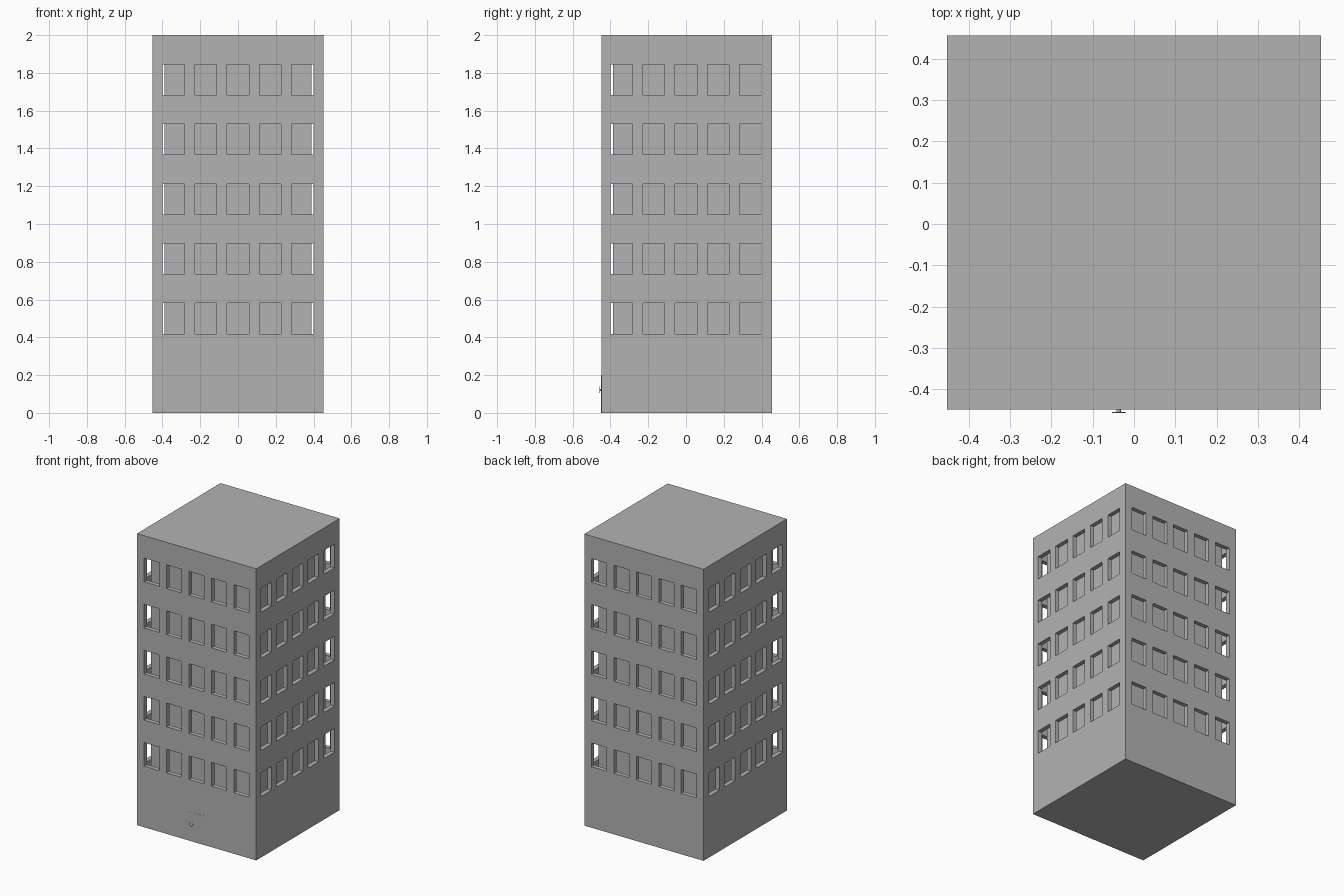
import bpy
import bmesh
from math import pi
from mathutils import Matrix, Vector

if "Cube" in bpy.data.objects:
    bpy.data.objects.remove(bpy.data.objects["Cube"], do_unlink=True)

HALF = 0.4525            # half width of the block
MID_Y = 0.004            # block sits slightly back, behind the door knob
FRONT = MID_Y - HALF
HEIGHT = 2.0
WALL = 0.03              # thickness of the outer wall
CORE = 0.063             # distance from the outer wall to the solid core
COLUMNS = [0.1705 * i for i in range(-2, 3)]
FLOORS = [0.4995 + 0.3162 * i for i in range(5)]
WIN_W, WIN_H = 0.115, 0.162

grey = bpy.data.materials.new("concrete_grey")
grey.use_nodes = True
grey.diffuse_color = (0.45, 0.45, 0.45, 1)
grey.node_tree.nodes["Principled BSDF"].inputs["Base Color"].default_value = (0.45, 0.45, 0.45, 1)


def add_box(bm, low, high):
    low, high = Vector(low), Vector(high)
    size = Matrix.Diagonal((*(high - low), 1))
    bmesh.ops.create_cube(bm, size=1, matrix=Matrix.Translation((low + high) / 2) @ size)


def make_object(name, bm):
    mesh = bpy.data.meshes.new(name)
    bm.to_mesh(mesh)
    bm.free()
    obj = bpy.data.objects.new(name, mesh)
    obj.data.materials.append(grey)
    bpy.context.collection.objects.link(obj)
    return obj


def block(name, inset, bottom, top):
    bm = bmesh.new()
    side = HALF - inset
    add_box(bm, (-side, MID_Y - side, bottom), (side, MID_Y + side, top))
    return make_object(name, bm)


def cut(target, cutter):
    cutter.hide_render = True
    mod = target.modifiers.new(cutter.name, "BOOLEAN")
    mod.operation = "DIFFERENCE"
    mod.solver = "EXACT"
    mod.object = cutter
    bpy.context.view_layer.objects.active = target
    bpy.ops.object.modifier_apply(modifier=mod.name)
    bpy.data.objects.remove(cutter, do_unlink=True)


# Hollow outer walls with a closed roof and base
walls = block("outer_walls", 0, 0, HEIGHT)
cut(walls, block("cavity_cutter", WALL, WALL, HEIGHT - WALL))

# Five by five window openings on each of the four sides
bm = bmesh.new()
for col in COLUMNS:
    for z in FLOORS:
        a, b = col - WIN_W / 2, col + WIN_W / 2
        lo, hi = z - WIN_H / 2, z + WIN_H / 2
        for near, far in ((-0.5, -0.41), (0.41, 0.5)):
            add_box(bm, (a, near, lo), (b, far, hi))
            add_box(bm, (near, a, lo), (far, b, hi))
cut(walls, make_object("window_cutter", bm))

# Solid core behind the windows
block("inner_core", CORE, WALL, HEIGHT - WALL)

# Thin door plate on the front
bm = bmesh.new()
add_box(bm, (-0.055, FRONT - 0.0008, 0), (0.055, FRONT + 0.002, 0.2))
make_object("front_door", bm)

# Door knob: stem and round disc
bm = bmesh.new()
for radius, y0, y1 in ((0.005, FRONT, -0.455), (0.0165, -0.455, -0.457)):
    place = Matrix.Translation((-0.037, (y0 + y1) / 2, 0.122)) @ Matrix.Rotation(pi / 2, 4, "X")
    bmesh.ops.create_cone(bm, cap_ends=True, segments=24, radius1=radius, radius2=radius,
                          depth=abs(y1 - y0), matrix=place)
make_object("door_knob", bm)
